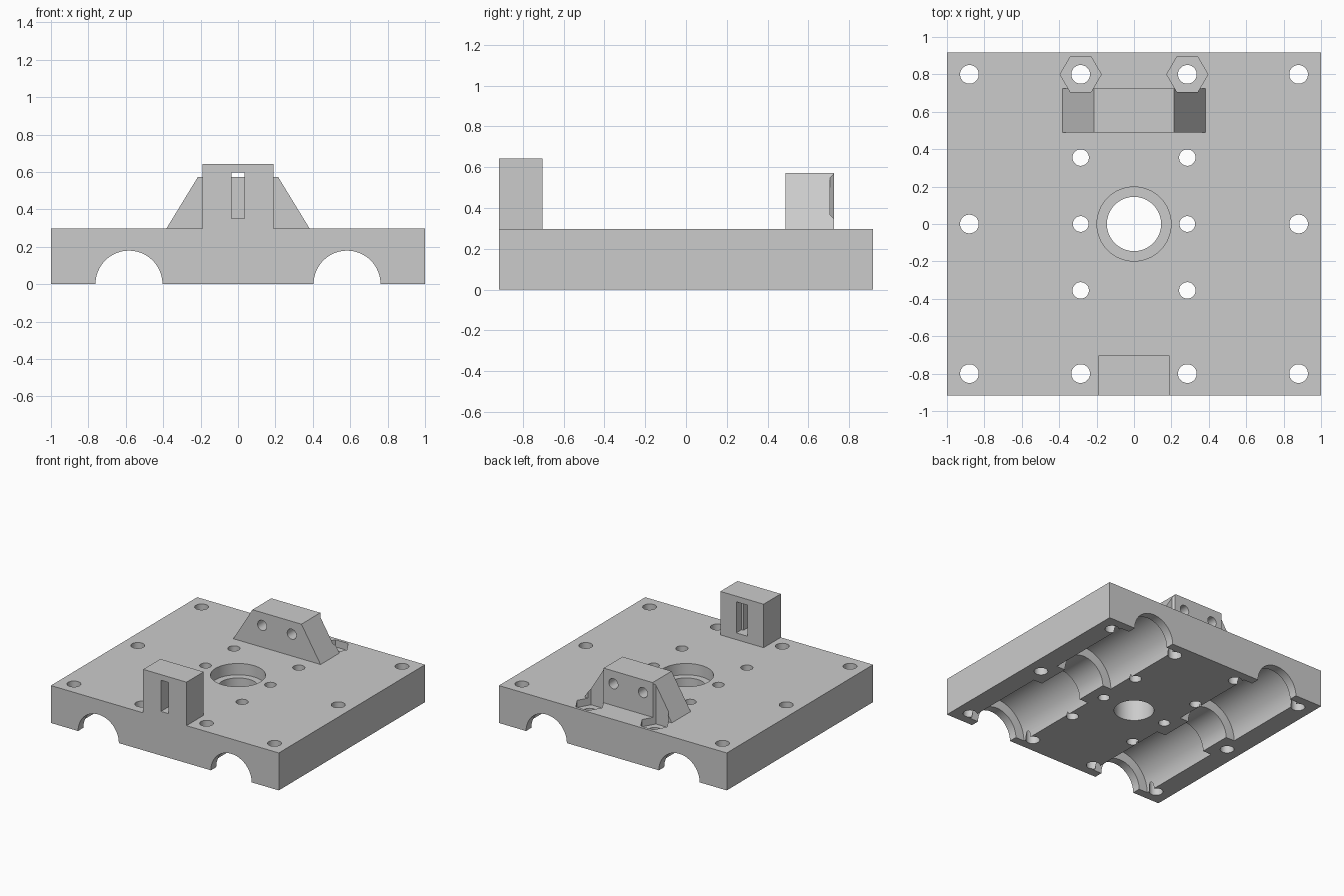
import bpy
import bmesh
import math
from mathutils import Matrix

if "Cube" in bpy.data.objects:
    bpy.data.objects.remove(bpy.data.objects["Cube"], do_unlink=True)

HALF_Y = 0.917
TOP = 0.297

grey = bpy.data.materials.new("plain grey")
grey.use_nodes = True
grey.diffuse_color = (0.6, 0.6, 0.6, 1)
grey.node_tree.nodes["Principled BSDF"].inputs["Base Color"].default_value = (0.6, 0.6, 0.6, 1)


def to_object(name, bm):
    bmesh.ops.recalc_face_normals(bm, faces=bm.faces)
    mesh = bpy.data.meshes.new(name)
    bm.to_mesh(mesh)
    bm.free()
    mesh.materials.append(grey)
    obj = bpy.data.objects.new(name, mesh)
    bpy.context.collection.objects.link(obj)
    return obj


def box(name, x0, x1, y0, y1, z0, z1):
    bm = bmesh.new()
    bmesh.ops.create_cube(bm, size=1)
    for v in bm.verts:
        v.co.x = x1 if v.co.x > 0 else x0
        v.co.y = y1 if v.co.y > 0 else y0
        v.co.z = z1 if v.co.z > 0 else z0
    return to_object(name, bm)


def rod(name, x, y, z, radius, length, axis="Z", sides=40):
    bm = bmesh.new()
    bmesh.ops.create_cone(bm, cap_ends=True, segments=sides, radius1=radius,
                          radius2=radius, depth=length)
    if axis == "Y":
        bm.transform(Matrix.Rotation(math.pi / 2, 4, "X"))
    elif sides == 6:
        bm.transform(Matrix.Rotation(math.pi / 2, 4, "Z"))
    bm.transform(Matrix.Translation((x, y, z)))
    return to_object(name, bm)


def combine(target, tool, operation="DIFFERENCE"):
    mod = target.modifiers.new("combine", "BOOLEAN")
    mod.operation = operation
    mod.solver = "EXACT"
    mod.object = tool
    bpy.context.view_layer.objects.active = target
    bpy.ops.object.modifier_apply(modifier=mod.name)
    bpy.data.objects.remove(tool, do_unlink=True)


# Base plate
plate = box("carriage_plate", -1, 1, -HALF_Y, HALF_Y, 0, TOP)

# Front slotted block
combine(plate, box("front_block", -0.19, 0.19, -HALF_Y, -0.702, TOP - 0.03, 0.642), "UNION")

# Rear trapezoid bracket
bm = bmesh.new()
outline = [(-0.383, TOP - 0.02), (0.383, TOP - 0.02), (0.383, TOP),
           (0.215, 0.572), (-0.215, 0.572), (-0.383, TOP)]
face = bm.faces.new([bm.verts.new((x, 0.488, z)) for x, z in outline])
extruded = bmesh.ops.extrude_face_region(bm, geom=[face])["geom"]
for v in extruded:
    if isinstance(v, bmesh.types.BMVert):
        v.co.y = 0.725
combine(plate, to_object("rear_bracket", bm), "UNION")

# Slot through the front block, wider at its back
combine(plate, box("slot", -0.034, 0.034, -1, -0.6, 0.35, 0.597))
combine(plate, box("slot_recess", -0.05, 0.05, -0.77, -0.6, 0.35, 0.597))

# Rod grooves with two bearing pockets each
for side in (-1, 1):
    x = side * 0.583
    combine(plate, rod("rod_groove", x, 0, 0, 0.179, 2.2, "Y", 64))
    for end in (-1, 1):
        combine(plate, rod("bearing_pocket", x, end * 0.49, 0, 0.255, 0.72, "Y", 64))

# Centre hole with counterbore
combine(plate, rod("centre_hole", 0, 0, 0.15, 0.145, 1, sides=64))
combine(plate, rod("counterbore", 0, 0, TOP, 0.198, 0.18, sides=64))

for side in (-1, 1):
    # Nut pockets that bite into the bracket
    combine(plate, rod("nut_pocket", side * 0.285, 0.8, 0.64, 0.11, 0.8, sides=6))
    # Bracket screw holes
    combine(plate, rod("bracket_hole", side * 0.13, 0.61, 0.47, 0.04, 0.4, "Y", 32))
    # Vertical screw holes
    for y in (-0.8, 0, 0.8):
        combine(plate, rod("outer_hole", side * 0.88, y, 0.15, 0.05, 0.8))
    for y, radius in ((-0.8, 0.05), (-0.355, 0.044), (0, 0.042), (0.355, 0.044), (0.8, 0.05)):
        combine(plate, rod("inner_hole", side * 0.285, y, 0.15, radius, 0.8))

# Smooth the round walls, keep edges sharp
bpy.ops.object.select_all(action="DESELECT")
plate.select_set(True)
bpy.context.view_layer.objects.active = plate
bpy.ops.object.shade_smooth_by_angle(angle=math.radians(30))
